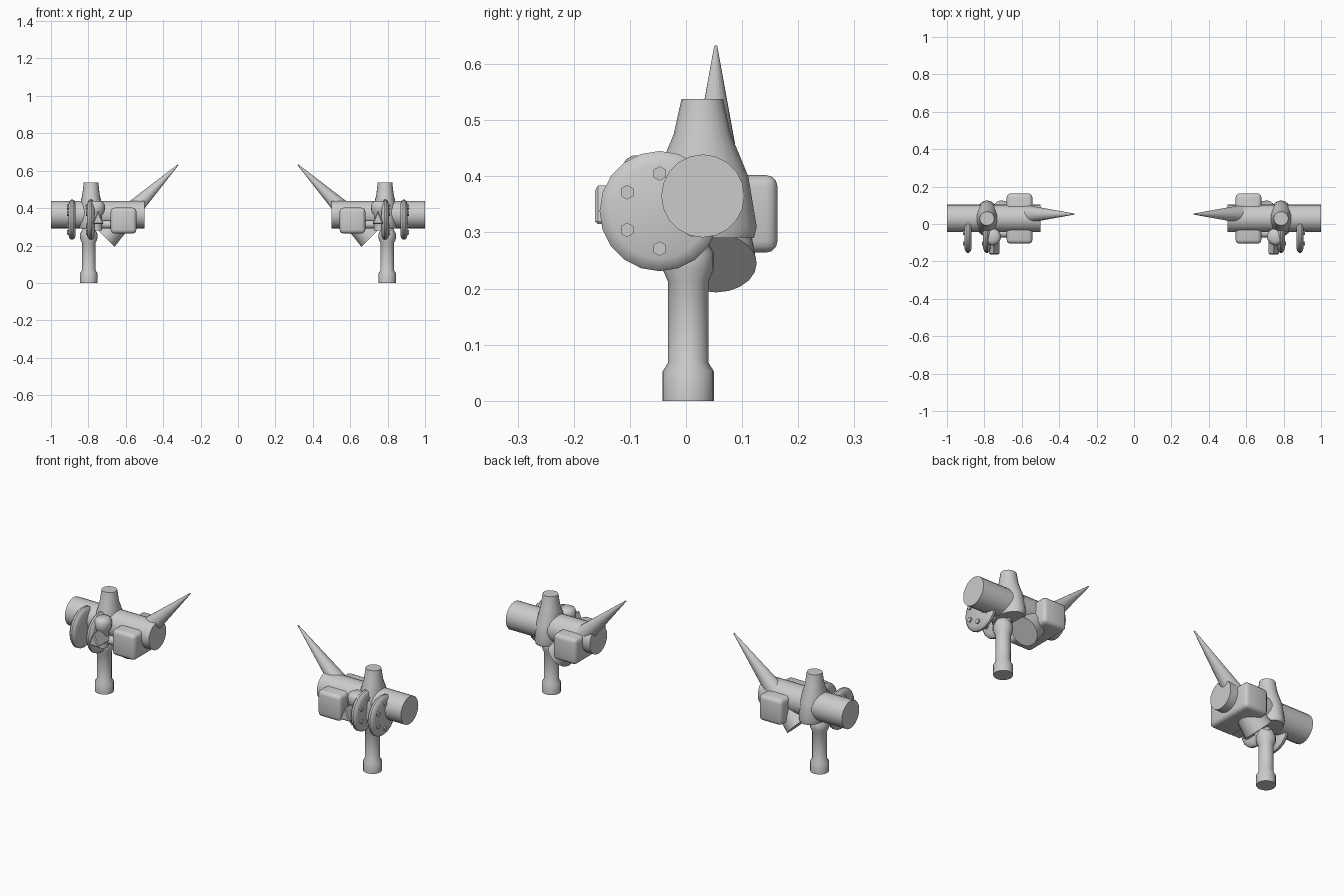
import bpy, bmesh
from math import cos, sin, pi, radians
from mathutils import Matrix, Vector

cube = bpy.data.objects.get("Cube")
if cube:
    bpy.data.objects.remove(cube, do_unlink=True)

grey = bpy.data.materials.new("plain_grey")
grey.use_nodes = True
grey.diffuse_color = (0.6, 0.6, 0.6, 1)
grey.node_tree.nodes["Principled BSDF"].inputs["Base Color"].default_value = (0.6, 0.6, 0.6, 1)


def finish(bm, name):
    """Turn a bmesh into a smooth-shaded object mirrored to the other side."""
    bmesh.ops.recalc_face_normals(bm, faces=bm.faces)
    mesh = bpy.data.meshes.new(name)
    bm.to_mesh(mesh)
    bm.free()
    mesh.materials.append(grey)
    obj = bpy.data.objects.new(name, mesh)
    bpy.context.collection.objects.link(obj)
    bpy.ops.object.select_all(action="DESELECT")
    obj.select_set(True)
    bpy.context.view_layer.objects.active = obj
    bpy.ops.object.shade_smooth_by_angle(angle=radians(35))
    obj.modifiers.new("mirror", "MIRROR").use_mirror_merge = False
    return obj


def lathe(name, origin, axis, profile, sides=20):
    """Capped rings of (distance along axis, radius x, radius y)."""
    turn = Vector((0, 0, 1)).rotation_difference(Vector(axis)).to_matrix().to_4x4()
    place = Matrix.Translation(origin) @ turn
    bm = bmesh.new()
    rings = []
    for d, *r in profile:
        rings.append([bm.verts.new(place @ Vector((r[0] * cos(2 * pi * i / sides),
                                                   r[-1] * sin(2 * pi * i / sides), d)))
                      for i in range(sides)])
    for a, b in zip(rings, rings[1:]):
        for i in range(sides):
            j = (i + 1) % sides
            bm.faces.new((a[i], a[j], b[j], b[i]))
    bm.faces.new(rings[0])
    bm.faces.new(rings[-1])
    return finish(bm, name)


X, Z = (1, 0, 0), (0, 0, 1)

# Main horizontal barrel
lathe("barrel", (0.5, 0.03, 0.365), X, [(0, 0.074), (0.5, 0.074)])

# Flared pillar, oval at its foot
lathe("pillar", (0.786, 0.029, 0), Z,
      [(0.29, 0.062, 0.092), (0.31, 0.067, 0.097), (0.4, 0.063, 0.082),
       (0.475, 0.046, 0.051), (0.538, 0.039, 0.037)])

# Leg with thick foot and collar
lathe("leg", (0.798, 0.004, 0), Z,
      [(0, 0.046), (0.052, 0.046), (0.068, 0.036), (0.212, 0.036),
       (0.235, 0.046), (0.262, 0.046), (0.295, 0.03)])

# Long slanted spike running through the barrel
tip, base = Vector((0.321, 0.053, 0.631)), Vector((0.711, 0.053, 0.245))
lathe("spike", base, (tip - base).normalized(), [(0, 0.073), ((tip - base).length, 0.003)])

# Rounded block through the barrel
bm = bmesh.new()
bmesh.ops.create_cube(bm, size=1, matrix=Matrix.Translation((0.612, 0.029, 0.333))
                      @ Matrix.Diagonal((0.137, 0.268, 0.138, 1)))
bmesh.ops.bevel(bm, geom=bm.edges[:], offset=0.02, segments=3, profile=0.5, affect="EDGES")
finish(bm, "block")

# Two bolted discs
for name, x in (("outer", 0.868), ("inner", 0.768)):
    center = Vector((x, -0.047, 0.338))
    lathe(name + "_disc", center, X,
          [(0, 0.085), (0.006, 0.1), (0.014, 0.107), (0.024, 0.107), (0.032, 0.1), (0.038, 0.085)])
    for k in range(6):
        a = k * pi / 3 + pi / 6
        lathe(f"{name}_bolt_{k + 1}", center + Vector((0.03, 0.067 * cos(a), 0.067 * sin(a))),
              X, [(0, 0.013), (0.015, 0.013)], 6)

# Small axle joining block and inner disc
lathe("axle", (0.66, -0.05, 0.313), X, [(0, 0.022), (0.12, 0.022)], 12)

# Knob beside the inner disc
lathe("knob", (0.757, -0.069, 0), Z,
      [(0.28, 0.03), (0.36, 0.03), (0.382, 0.044), (0.415, 0.046), (0.43, 0.038), (0.437, 0.026)])

# Triangular nose at the front of the knob
bm = bmesh.new()
corners = ((0.718, 0.315), (0.778, 0.315), (0.748, 0.388))
nose = bm.faces.new([bm.verts.new((x, -0.162, z)) for x, z in corners])
side = bmesh.ops.extrude_face_region(bm, geom=[nose])
bmesh.ops.translate(bm, vec=(0, 0.11, 0),
                    verts=[v for v in side["geom"] if isinstance(v, bmesh.types.BMVert)])
bmesh.ops.bevel(bm, geom=bm.edges[:], offset=0.005, segments=1, affect="EDGES")
finish(bm, "nose")
